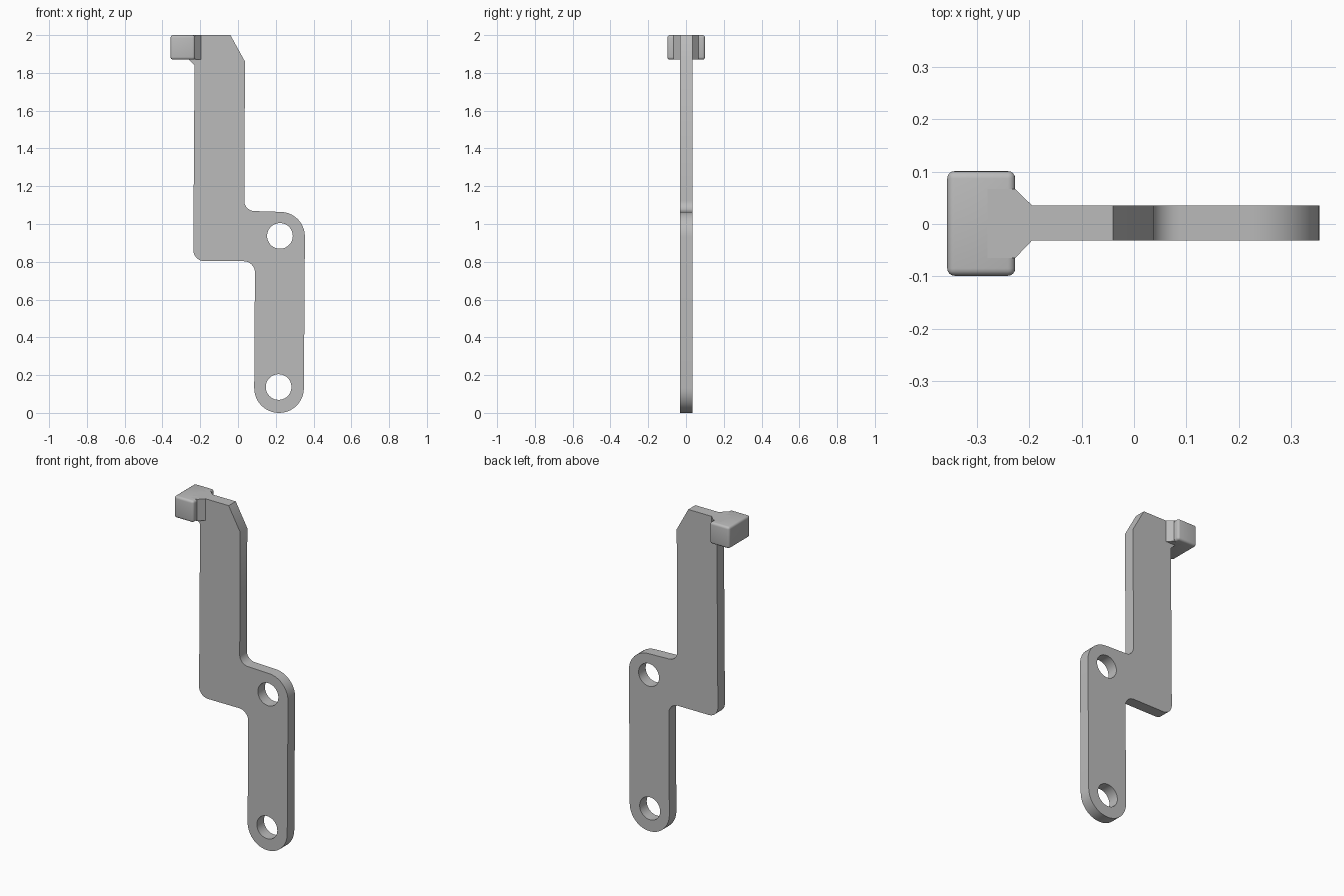
import bpy, bmesh, math
from mathutils import Vector, Matrix

cube = bpy.data.objects.get("Cube")
if cube:
    bpy.data.objects.remove(cube, do_unlink=True)

grey = bpy.data.materials.new("plain grey")
grey.use_nodes = True
colour = (0.5, 0.5, 0.5, 1)
grey.diffuse_color = colour
grey.node_tree.nodes["Principled BSDF"].inputs["Base Color"].default_value = colour


def rounded(corners, steps=10):
    """Outline through (x, y, radius) corners with circular fillets."""
    out = []
    for i, (x, y, r) in enumerate(corners):
        p = Vector((x, y))
        if r == 0:
            out.append(p)
            continue
        a = (Vector(corners[i - 1][:2]) - p).normalized()
        b = (Vector(corners[(i + 1) % len(corners)][:2]) - p).normalized()
        half = a.angle(b) / 2
        centre = p + (a + b).normalized() * (r / math.sin(half))
        start = p + a * (r / math.tan(half)) - centre
        end = p + b * (r / math.tan(half)) - centre
        sweep = start.angle_signed(end)
        for k in range(steps + 1):
            t = -sweep * k / steps
            out.append(centre + Matrix.Rotation(t, 2) @ start)
    return out


def circle(x, y, r, n=40):
    return [Vector((x + r * math.cos(k * math.tau / n),
                    y + r * math.sin(k * math.tau / n))) for k in range(n)]


def extruded(name, outlines, half_depth, matrix):
    """Filled outlines (inner ones become holes) extruded both ways."""
    curve = bpy.data.curves.new(name, "CURVE")
    curve.dimensions = "2D"
    curve.fill_mode = "BOTH"
    curve.extrude = half_depth
    for pts in outlines:
        s = curve.splines.new("POLY")
        s.points.add(len(pts) - 1)
        for sp, p in zip(s.points, pts):
            sp.co = (p.x, p.y, 0, 1)
        s.use_cyclic_u = True
    temp = bpy.data.objects.new(name, curve)
    bpy.context.collection.objects.link(temp)
    bpy.context.view_layer.update()
    deps = bpy.context.evaluated_depsgraph_get()
    mesh = bpy.data.meshes.new_from_object(temp.evaluated_get(deps))
    bpy.data.objects.remove(temp, do_unlink=True)
    bm = bmesh.new()
    bm.from_mesh(mesh)
    bmesh.ops.remove_doubles(bm, verts=bm.verts, dist=0.0001)
    bmesh.ops.transform(bm, matrix=matrix, verts=bm.verts)
    bmesh.ops.recalc_face_normals(bm, faces=bm.faces)
    bm.to_mesh(mesh)
    bm.free()
    return finish(name, mesh)


def finish(name, mesh):
    mesh.materials.clear()
    mesh.materials.append(grey)
    ob = bpy.data.objects.new(name, mesh)
    bpy.context.collection.objects.link(ob)
    bpy.ops.object.select_all(action="DESELECT")
    ob.select_set(True)
    bpy.context.view_layer.objects.active = ob
    bpy.ops.object.shade_smooth_by_angle(angle=math.radians(30))
    return ob


# Cranked flat plate with two pivot holes
plate = [
    (0.085, 0, 0.131), (0.348, 0, 0.131),
    (0.355, 1.06, 0.13), (0.033, 1.07, 0.055),
    (0.037, 1.86, 0), (-0.04, 2, 0),
    (-0.28, 2, 0), (-0.28, 1.87, 0), (-0.26, 1.87, 0), (-0.23, 1.84, 0),
    (-0.237, 0.803, 0.06), (0.09, 0.803, 0.06),
]
upright = Matrix.Translation((0, 0.002, 0)) @ Matrix.Rotation(math.pi / 2, 4, "X")
extruded("lever_plate",
         [rounded(plate), circle(0.222, 0.937, 0.068), circle(0.215, 0.137, 0.068)],
         0.0335, upright)

# Flared neck joining the plate to the head
neck = [(-0.28, -0.065, 0), (-0.227, -0.065, 0), (-0.195, -0.0315, 0),
        (-0.195, 0.0355, 0), (-0.227, 0.067, 0), (-0.28, 0.067, 0)]
extruded("head_neck", [rounded(neck)], 0.065, Matrix.Translation((0, 0, 1.935)))

# Block head with softened edges
bm = bmesh.new()
bmesh.ops.create_cube(bm, size=1, matrix=Matrix.Translation((-0.292, 0.001, 1.935))
                      @ Matrix.Diagonal((0.13, 0.2, 0.13, 1)))
bmesh.ops.bevel(bm, geom=bm.edges[:], offset=0.014, segments=4,
                profile=0.5, affect="EDGES")
mesh = bpy.data.meshes.new("head_block")
bm.to_mesh(mesh)
bm.free()
finish("head_block", mesh)
